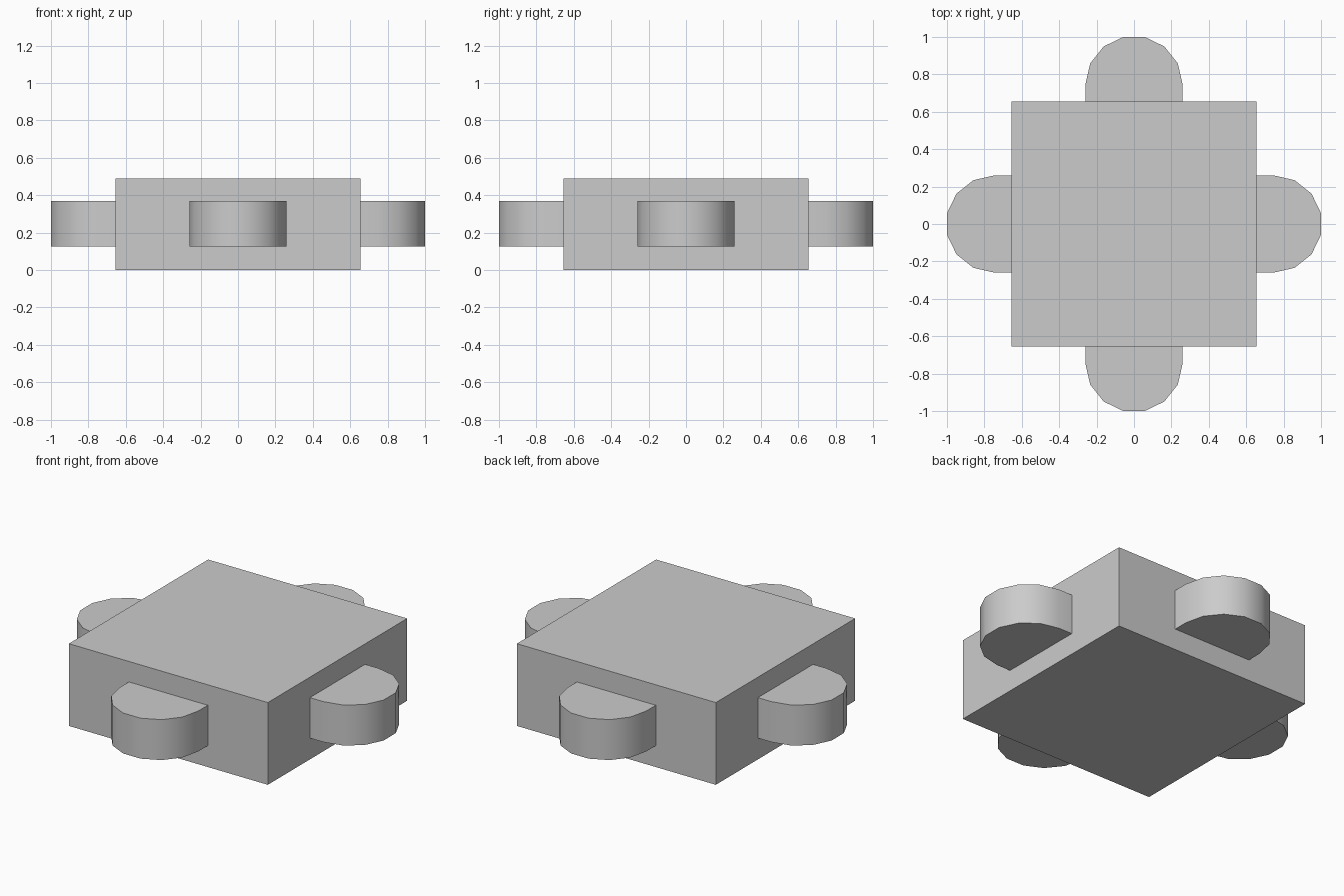
import bpy
import bmesh
from math import sin, cos, pi
from mathutils import Matrix

if "Cube" in bpy.data.objects:
    bpy.data.objects.remove(bpy.data.objects["Cube"], do_unlink=True)

HALF = 0.656            # half width of the square body
HEIGHT = 0.49
LUG_RADIUS = 0.26
LUG_CENTRE = 0.746      # centre of the rounded end, from the middle
LUG_BOTTOM, LUG_TOP = 0.127, 0.368
SEGMENTS = 7            # flat steps around each rounded end

grey = bpy.data.materials.new("light grey")
grey.use_nodes = True
grey.diffuse_color = (0.6, 0.6, 0.6, 1)
grey.node_tree.nodes["Principled BSDF"].inputs["Base Color"].default_value = (0.6, 0.6, 0.6, 1)


def prism(name, outline, bottom, top, turn=0.0):
    """Extrude a flat outline upwards, then turn it about the z axis."""
    bm = bmesh.new()
    base = bm.faces.new([bm.verts.new((x, y, bottom)) for x, y in outline])
    raised = bmesh.ops.extrude_face_region(bm, geom=[base], use_keep_orig=True)
    moved = [v for v in raised["geom"] if isinstance(v, bmesh.types.BMVert)]
    bmesh.ops.translate(bm, verts=moved, vec=(0, 0, top - bottom))
    bmesh.ops.rotate(bm, verts=bm.verts, matrix=Matrix.Rotation(turn, 3, "Z"))
    bmesh.ops.recalc_face_normals(bm, faces=bm.faces)
    mesh = bpy.data.meshes.new(name)
    bm.to_mesh(mesh)
    bm.free()
    mesh.materials.append(grey)
    obj = bpy.data.objects.new(name, mesh)
    bpy.context.collection.objects.link(obj)
    return obj


# Square body
prism("body", [(-HALF, -HALF), (HALF, -HALF), (HALF, HALF), (-HALF, HALF)], 0, HEIGHT)

# Lug outline: straight sides from inside the body, then a rounded end
root = HALF - 0.05
lug = [(LUG_RADIUS, root)]
for i in range(SEGMENTS + 1):
    angle = pi * i / SEGMENTS
    lug.append((LUG_RADIUS * cos(angle), LUG_CENTRE + LUG_RADIUS * sin(angle)))
lug.append((-LUG_RADIUS, root))

# One lug on each side
for i, side in enumerate(("back", "right", "front", "left")):
    obj = prism(side + "_lug", lug, LUG_BOTTOM, LUG_TOP, -i * pi / 2)
    obj.name = {"right": "left_lug", "left": "right_lug"}.get(side, obj.name)
    bpy.ops.object.select_all(action="DESELECT")
    obj.select_set(True)
    bpy.context.view_layer.objects.active = obj
    bpy.ops.object.shade_smooth_by_angle()
